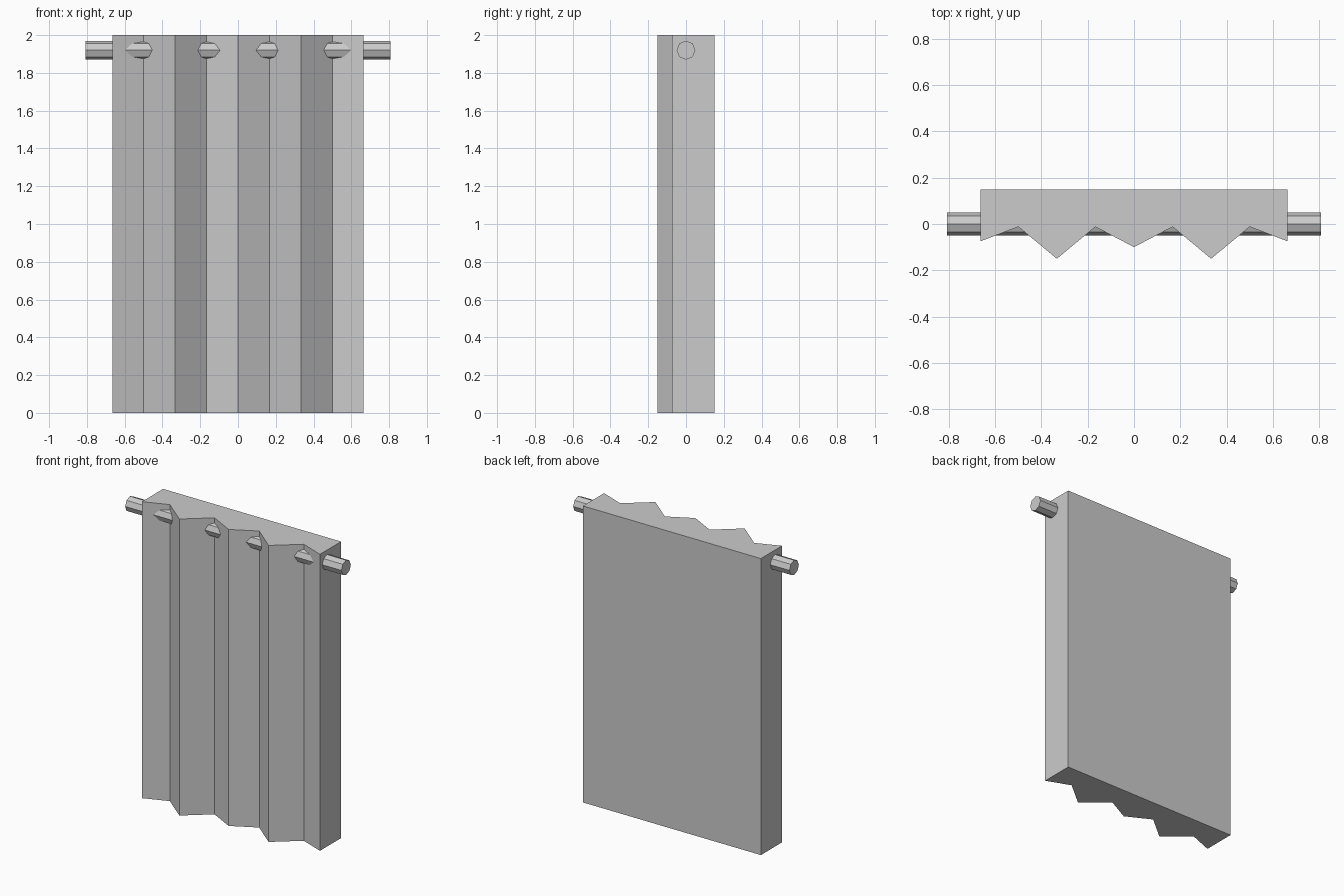
import bpy, bmesh, math

if "Cube" in bpy.data.objects:
    bpy.data.objects.remove(bpy.data.objects["Cube"])

H = 2.0

# Pleated curtain: zigzag front, flat back, extruded upward
half = [(0, -0.10), (0.167, -0.012), (0.333, -0.15), (0.5, -0.012), (0.664, -0.075), (0.664, 0.15)]
profile = [(-x, y) for x, y in reversed(half[1:])] + half

bm = bmesh.new()
base = bm.faces.new([bm.verts.new((x, y, 0)) for x, y in profile])
ext = bmesh.ops.extrude_face_region(bm, geom=[base], use_keep_orig=True)
top = [v for v in ext["geom"] if isinstance(v, bmesh.types.BMVert)]
bmesh.ops.translate(bm, verts=top, vec=(0, 0, H))
bmesh.ops.recalc_face_normals(bm, faces=bm.faces)
mesh = bpy.data.meshes.new("curtain")
bm.to_mesh(mesh)
bm.free()
bpy.context.collection.objects.link(bpy.data.objects.new("curtain", mesh))

# Eight-sided rod running through the curtain, peeking out of the valleys
bpy.ops.mesh.primitive_cylinder_add(vertices=8, radius=0.05, depth=1.614,
                                    location=(0, 0, 1.92), rotation=(0, math.pi / 2, 0))
bpy.context.object.name = "curtain_rod"
